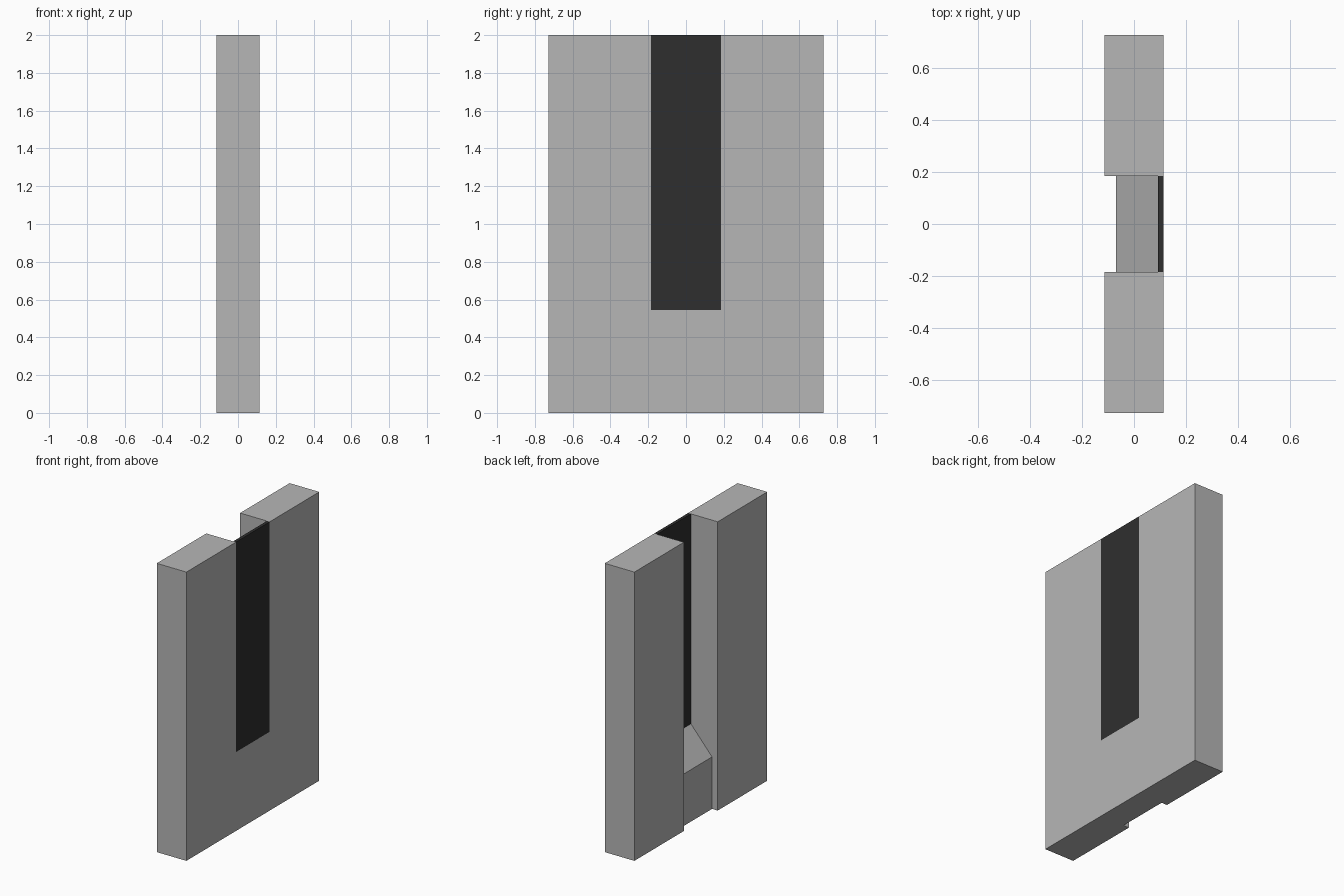
import bpy
import bmesh

if "Cube" in bpy.data.objects:
    bpy.data.objects.remove(bpy.data.objects["Cube"])

HALF_X, HALF_Y, HEIGHT = 0.1135, 0.727, 2.0   # wall half thickness, half width, height
SLOT = 0.185                                  # half width of the opening
SILL_X, PANEL_X = -0.07, 0.092                # sill front, panel inner face
SILL_LOW, SILL_TOP = 0.36, 0.546              # sloped sill heights


def material(name, value):
    mat = bpy.data.materials.new(name)
    mat.diffuse_color = (value, value, value, 1)
    mat.use_nodes = True
    mat.node_tree.nodes["Principled BSDF"].inputs["Base Color"].default_value = mat.diffuse_color
    return mat


def prism(name, profile, y0, y1, mat):
    """Extrude an (x, z) profile along y."""
    bm = bmesh.new()
    face = bm.faces.new([bm.verts.new((x, y0, z)) for x, z in profile])
    ext = bmesh.ops.extrude_face_region(bm, geom=[face])
    moved = [v for v in ext["geom"] if isinstance(v, bmesh.types.BMVert)]
    bmesh.ops.translate(bm, vec=(0, y1 - y0, 0), verts=moved)
    bmesh.ops.recalc_face_normals(bm, faces=bm.faces)
    mesh = bpy.data.meshes.new(name)
    bm.to_mesh(mesh)
    bm.free()
    mesh.materials.append(mat)
    obj = bpy.data.objects.new(name, mesh)
    bpy.context.collection.objects.link(obj)
    return obj


def rect(x0, x1, z0, z1):
    return [(x0, z0), (x1, z0), (x1, z1), (x0, z1)]


stone = material("grey stone", 0.47)
dark = material("dark opening", 0.028)

# Wall piers on both sides of the opening
for side, label in ((-1, "front"), (1, "back")):
    prism(f"{label}_wall_pier", rect(-HALF_X, HALF_X, 0, HEIGHT),
          side * SLOT, side * HALF_Y, stone)

# Sloped sill below the opening, set back from the wall face
prism("sloped_sill", [(SILL_X, 0), (HALF_X, 0), (HALF_X, SILL_TOP),
                      (PANEL_X, SILL_TOP), (SILL_X, SILL_LOW)],
      -SLOT, SLOT, stone)

# Dark panel filling the opening, flush with the outer face
prism("window_panel", rect(PANEL_X, HALF_X, SILL_TOP, HEIGHT), -SLOT, SLOT, dark)
